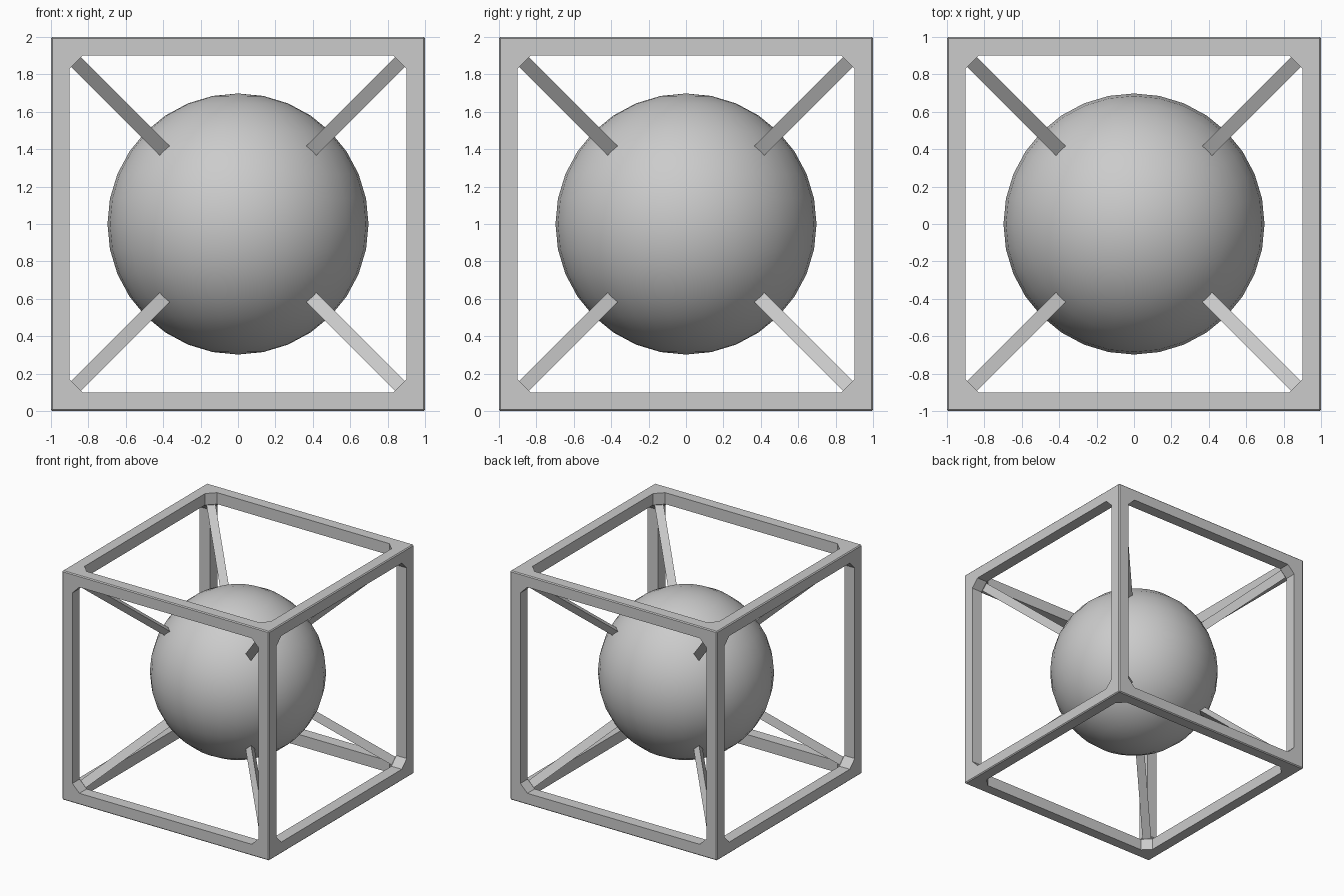
import bpy, bmesh, math
from itertools import product
from mathutils import Vector

if "Cube" in bpy.data.objects:
    bpy.data.objects.remove(bpy.data.objects["Cube"])

OUT, INN, CUT = 1.0, 0.9, 0.068      # outer half size, opening half size, corner cut
CENTRE = Vector((0, 0, 1))
STRUT = 0.051                        # corner leg of the triangular strut section

grey = bpy.data.materials.new("light grey")
grey.diffuse_color = (0.6, 0.6, 0.6, 1)
grey.use_nodes = True
grey.node_tree.nodes["Principled BSDF"].inputs["Base Color"].default_value = grey.diffuse_color


def finish(bm, name):
    bmesh.ops.remove_doubles(bm, verts=bm.verts, dist=1e-5)
    bmesh.ops.recalc_face_normals(bm, faces=bm.faces)
    me = bpy.data.meshes.new(name)
    bm.to_mesh(me)
    bm.free()
    ob = bpy.data.objects.new(name, me)
    ob.location = CENTRE
    me.materials.append(grey)
    bpy.context.collection.objects.link(ob)
    return ob


# Cube frame: each side is a square with a corner-cut opening and its inner walls
bm = bmesh.new()


def face(pts):
    bm.faces.new([bm.verts.new(p) for p in pts])


k = INN - CUT
corners = [(1, 1), (-1, 1), (-1, -1), (1, -1)]
octagon = []
for i, (u, v) in enumerate(corners):
    pair = [(u * INN, v * k), (u * k, v * INN)]
    octagon += pair if i % 2 == 0 else pair[::-1]

for axis, side in product(range(3), (-1, 1)):
    def at(uv, level):
        p = [0, 0, 0]
        p[axis] = side * level
        p[(axis + 1) % 3], p[(axis + 2) % 3] = uv
        return Vector(p)
    for i in range(4):
        a, b = octagon[2 * i], octagon[2 * i + 1]
        n = octagon[(2 * i + 2) % 8]
        c, d = corners[i], corners[(i + 1) % 4]
        face([at(c, OUT), at(a, OUT), at(b, OUT)])
        face([at(c, OUT), at(b, OUT), at(n, OUT), at(d, OUT)])
        face([at(a, OUT), at(b, OUT), at(b, INN), at(a, INN)])
        face([at(b, OUT), at(n, OUT), at(n, INN), at(b, INN)])


def triangle(signs, s, c):
    """Corner triangle at (s, s, s) with legs c, mirrored into one octant."""
    return [Vector([signs[j] * (s - (c if j == i else 0)) for j in range(3)])
            for i in range(3)]


octants = list(product((-1, 1), repeat=3))
for signs in octants:
    face(triangle(signs, INN, CUT))
bmesh.ops.remove_doubles(bm, verts=bm.verts, dist=1e-5)
bmesh.ops.recalc_face_normals(bm, faces=bm.faces)
rim = [e for e in bm.edges
       if all(min(abs(x) for x in v.co) > OUT - 1e-4 for v in e.verts)]
bmesh.ops.bevel(bm, geom=rim, offset=0.008, segments=1, affect='EDGES')
finish(bm, "cube_frame")

# Triangular struts from the inner corners into the ball
bm = bmesh.new()
for signs in octants:
    near, far = triangle(signs, 0.36, STRUT), triangle(signs, INN, STRUT)
    face(near)
    face(far)
    for i in range(3):
        j = (i + 1) % 3
        face([near[i], near[j], far[j], far[i]])
finish(bm, "corner_struts")

# Central ball
bm = bmesh.new()
bmesh.ops.create_uvsphere(bm, u_segments=32, v_segments=16, radius=0.698)
for f in bm.faces:
    f.smooth = True
finish(bm, "central_ball")
